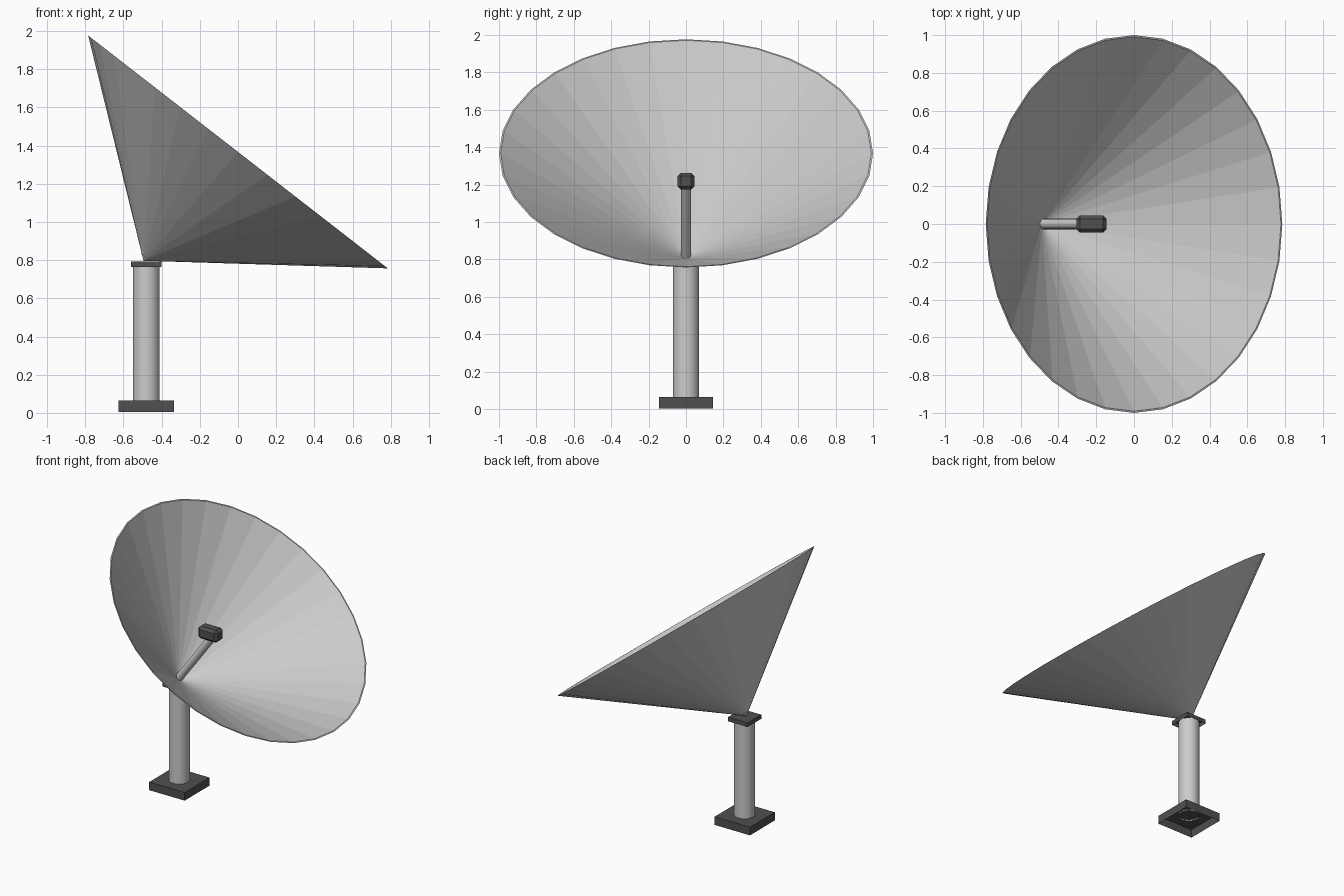
import bpy, bmesh, math
from mathutils import Vector

if "Cube" in bpy.data.objects:
    bpy.data.objects.remove(bpy.data.objects["Cube"])

PX = -0.48  # post axis position
dark = bpy.data.materials.new("dark_grey")
dark.diffuse_color = (0.08, 0.08, 0.08, 1)
dark.use_nodes = True
dark.node_tree.nodes["Principled BSDF"].inputs["Base Color"].default_value = dark.diffuse_color


def finish(name, bm, mat=None):
    mesh = bpy.data.meshes.new(name)
    bm.to_mesh(mesh)
    bm.free()
    obj = bpy.data.objects.new(name, mesh)
    bpy.context.collection.objects.link(obj)
    if mat:
        mesh.materials.append(mat)
    return obj


def box(name, centre, size, open_bottom=False, bevel=0):
    bm = bmesh.new()
    bmesh.ops.create_cube(bm, size=1)
    bmesh.ops.scale(bm, vec=size, verts=bm.verts)
    if open_bottom:
        bm.normal_update()
        bottom = [f for f in bm.faces if f.normal.z < -0.9]
        bmesh.ops.delete(bm, geom=bottom, context='FACES_ONLY')
    if bevel:
        bmesh.ops.bevel(bm, geom=bm.edges[:], offset=bevel, segments=1,
                        affect='EDGES', profile=0.5)
    bmesh.ops.translate(bm, vec=centre, verts=bm.verts)
    return finish(name, bm, dark)


def rod(name, a, b, radius, sides, caps):
    a, b = Vector(a), Vector(b)
    bm = bmesh.new()
    bmesh.ops.create_cone(bm, cap_ends=caps, segments=sides, radius1=radius,
                          radius2=radius, depth=(b - a).length)
    obj = finish(name, bm)
    obj.location = (a + b) / 2
    obj.rotation_euler = (b - a).to_track_quat('Z', 'Y').to_euler()
    bpy.context.view_layer.objects.active = obj
    obj.select_set(True)
    bpy.ops.object.shade_smooth_by_angle(angle=math.radians(40))
    obj.select_set(False)
    return obj


# Dish: thin faceted cone shell, tilted towards +x
centre = Vector((0, 0, 1.367))
u = Vector((0.785, 0, -0.61))
v = Vector((0, 1, 0))
apex = Vector((-0.495, 0, 0.797))
axis = Vector((0.614, 0, 0.79))
N = 32
bm = bmesh.new()
rims = []
for scale, tip in ((1.0, apex), (0.991, apex + axis * 0.012)):
    t = bm.verts.new(tip)
    ring = []
    for i in range(N):
        a = 2 * math.pi * i / N
        ring.append(bm.verts.new(centre + scale * (u * math.cos(a) + v * math.sin(a))))
    for i in range(N):
        bm.faces.new((t, ring[i], ring[(i + 1) % N]))
    rims.append(ring)
for i in range(N):
    j = (i + 1) % N
    bm.faces.new((rims[0][i], rims[0][j], rims[1][j], rims[1][i]))
bmesh.ops.recalc_face_normals(bm, faces=bm.faces)
finish("dish", bm)

# Feed arm and receiver
rod("feed_arm", (-0.485, 0, 0.815), (-0.21, 0, 1.19), 0.028, 16, True)
box("receiver", (-0.225, 0, 1.218), (0.16, 0.09, 0.09), bevel=0.018)

# Post with hollow foot and top bracket
rod("post", (PX, 0, 0.055), (PX, 0, 0.775), 0.07, 32, False)
box("foot", (PX, 0, 0.034), (0.29, 0.29, 0.06), open_bottom=True).location.z = 0
bpy.data.objects["foot"].scale.z = 1.0
box("bracket", (PX, 0, 0.778), (0.16, 0.16, 0.03), open_bottom=True)
